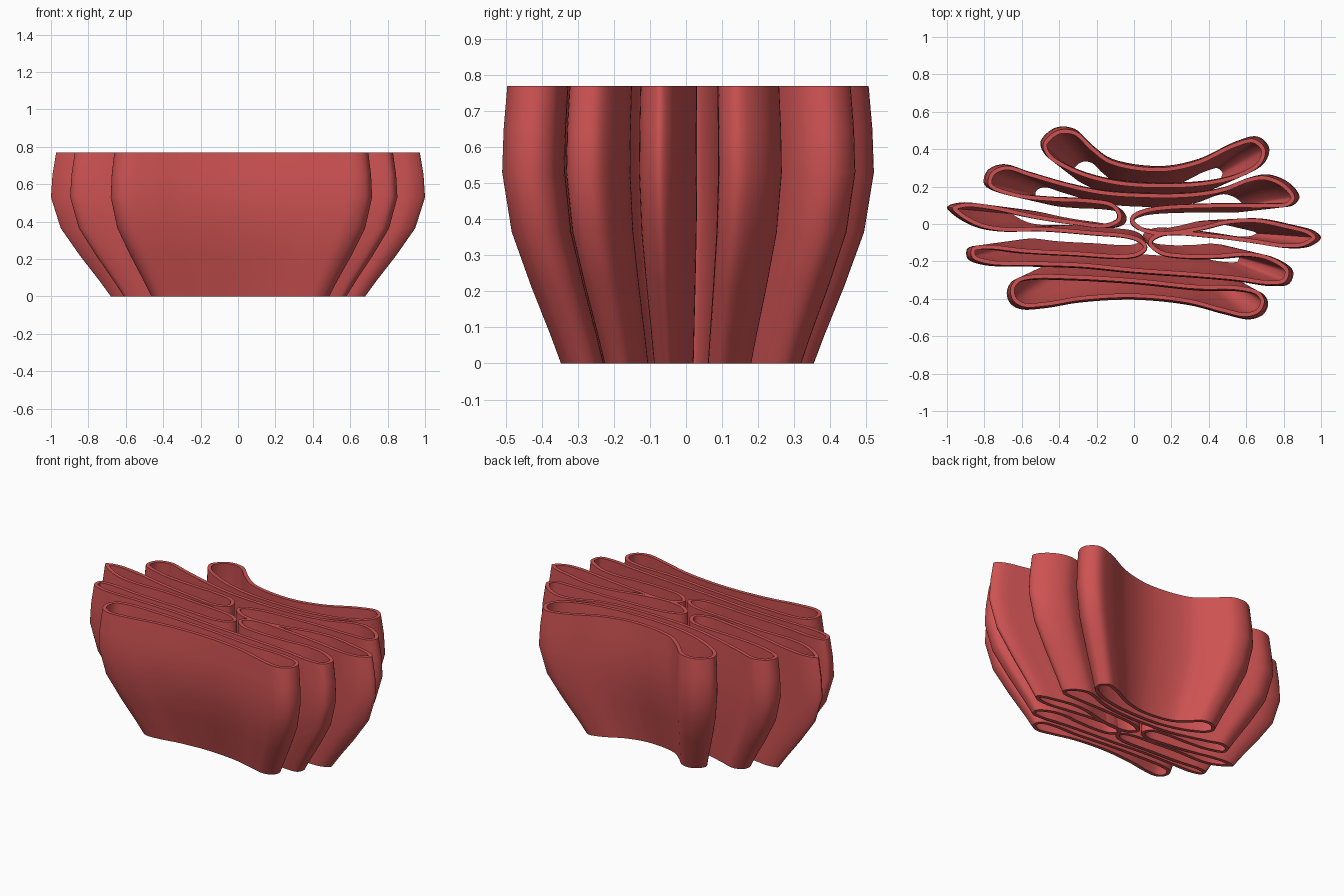
import bpy
import bmesh
import math
from mathutils import Vector

cube = bpy.data.objects.get("Cube")
if cube:
    bpy.data.objects.remove(cube, do_unlink=True)

red = bpy.data.materials.new("Matte red")
red.use_nodes = True
red.diffuse_color = (0.62, 0.085, 0.085, 1)
red.node_tree.nodes["Principled BSDF"].inputs["Base Color"].default_value = (0.62, 0.085, 0.085, 1)

# Height and plan scale of the flared vase profile
PROFILE = [(0, 0.68), (0.08, 0.738), (0.215, 0.843), (0.365, 0.948),
           (0.53, 1.0), (0.65, 0.992), (0.77, 0.972)]
WALL = 0.022

# Plan outlines at full width, clockwise from above
BACK = [(-.50, .44), (-.42, .515), (-.32, .51), (-.22, .42), (-.12, .35), (.14, .31),
        (.35, .35), (.54, .44), (.66, .468), (.722, .41), (.70, .33), (.59, .26),
        (.38, .21), (0, .205), (-.21, .24), (-.37, .30), (-.475, .37)]

FRONT = [(-.68, -.36), (-.65, -.305), (-.57, -.28), (-.34, -.28), (0, -.30), (.35, -.335),
         (.57, -.34), (.685, -.37), (.717, -.42), (.695, -.48), (.62, -.51), (.49, -.485),
         (.30, -.435), (0, -.405), (-.29, -.42), (-.475, -.45), (-.61, -.455), (-.665, -.42)]

# Folded middle: the right-hand lobes, then the left-hand lobes
MIDDLE_PLUS_X = [(0, .17), (.30, .17), (.49, .20), (.62, .25), (.72, .265), (.83, .22),
                 (.885, .145), (.85, .10), (.73, .09), (.45, .09), (.08, .065), (0, .025),
                 (.05, -.02), (.17, -.04), (.35, -.015), (.51, .022), (.67, .03), (.83, 0),
                 (.97, -.04), (1.0, -.075), (.94, -.12), (.83, -.13), (.62, -.10),
                 (.41, -.075), (.16, -.065), (.10, -.10), (.15, -.145), (.27, -.165),
                 (.46, -.165), (.62, -.155), (.75, -.18), (.85, -.25), (.83, -.32),
                 (.73, -.332), (.57, -.31), (.35, -.29)]
MIDDLE_MINUS_X = [(0, -.265), (-.29, -.237), (-.56, -.228), (-.80, -.22), (-.89, -.185),
                  (-.89, -.13), (-.80, -.115), (-.61, -.135), (-.34, -.15), (0, -.16),
                  (.05, -.125), (0, -.088), (-.24, -.06), (-.50, -.04), (-.72, -.04),
                  (-.85, -.015), (-.96, .045), (-1.0, .09), (-.93, .115), (-.77, .10),
                  (-.56, .055), (-.34, .02), (-.15, .003), (-.09, .035), (-.12, .09),
                  (-.24, .115), (-.45, .125), (-.66, .15), (-.80, .21), (-.785, .285),
                  (-.70, .32), (-.56, .28), (-.37, .225), (-.18, .185)]


def smooth_loop(points, steps=6):
    """Closed centripetal spline through the points."""
    p = [Vector(q) for q in points]
    n = len(p)
    result = []
    for i in range(n):
        a, b, c, d = p[i - 1], p[i], p[(i + 1) % n], p[(i + 2) % n]
        k1, k2, k3 = (math.sqrt((v - u).length) for u, v in ((a, b), (b, c), (c, d)))
        m1 = k2 * ((b - a) / k1 - (c - a) / (k1 + k2) + (c - b) / k2)
        m2 = k2 * ((c - b) / k2 - (d - b) / (k2 + k3) + (d - c) / k3)
        for s in range(steps):
            t = s / steps
            result.append((2*t**3 - 3*t*t + 1) * b + (t**3 - 2*t*t + t) * m1
                          + (3*t*t - 2*t**3) * c + (t**3 - t*t) * m2)
    return result


def vase_wall(name, points):
    """Loft an outline up the flared profile and give it thickness."""
    loop = smooth_loop(points)
    n = len(loop)
    bm = bmesh.new()
    rings = [[bm.verts.new((q.x * s, q.y * s, z)) for q in loop] for z, s in PROFILE]
    for low, high in zip(rings, rings[1:]):
        for i in range(n):
            j = (i + 1) % n
            bm.faces.new((low[j], low[i], high[i], high[j]))
    mesh = bpy.data.meshes.new(name)
    bm.to_mesh(mesh)
    bm.free()
    mesh.materials.append(red)
    obj = bpy.data.objects.new(name, mesh)
    bpy.context.collection.objects.link(obj)
    bpy.ops.object.select_all(action='DESELECT')
    obj.select_set(True)
    bpy.context.view_layer.objects.active = obj
    solid = obj.modifiers.new("Wall", 'SOLIDIFY')
    solid.thickness = WALL
    solid.offset = -1
    bpy.ops.object.modifier_apply(modifier=solid.name)
    # Keep the rims flat at the bottom and top
    for v in obj.data.vertices:
        v.co.z = min(max(v.co.z, 0), PROFILE[-1][0])
        if v.co.z < 0.03:
            v.co.z = 0
        elif v.co.z > 0.74:
            v.co.z = PROFILE[-1][0]
    bpy.ops.object.shade_smooth_by_angle(angle=math.radians(40))
    return obj


vase_wall("back_lobe", BACK)
vase_wall("folded_middle", MIDDLE_PLUS_X + MIDDLE_MINUS_X)
vase_wall("front_lobe", FRONT)
